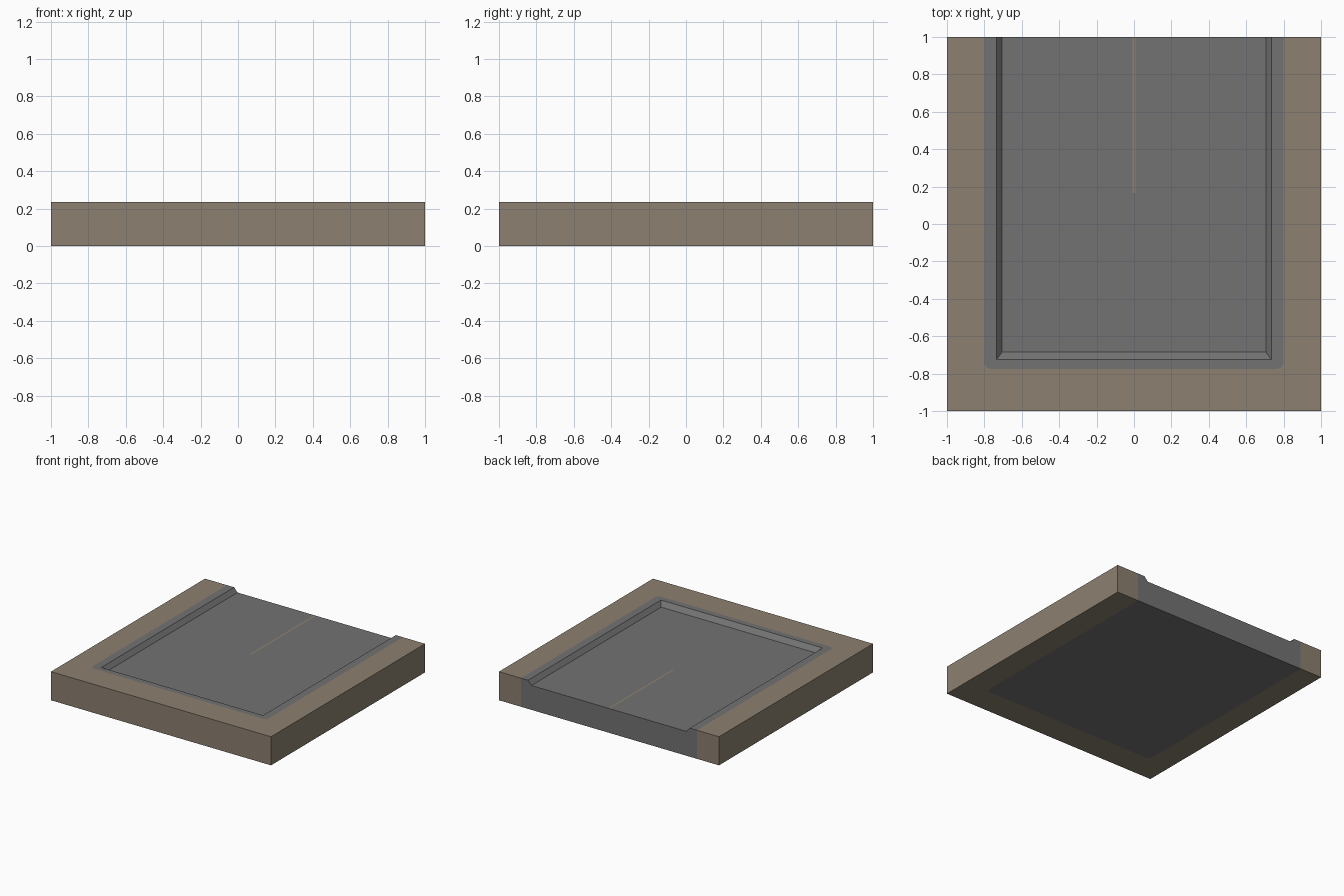
import bpy, bmesh, math
from mathutils import Vector

if "Cube" in bpy.data.objects:
    bpy.data.objects.remove(bpy.data.objects["Cube"])

TOP, FLOOR = 0.235, 0.20   # ground height, sunken road height


def material(name, rgb):
    m = bpy.data.materials.new(name)
    m.diffuse_color = (*rgb, 1)
    m.use_nodes = True
    m.node_tree.nodes["Principled BSDF"].inputs["Base Color"].default_value = m.diffuse_color
    return m


TAN = material("tan_ground", (0.262, 0.216, 0.163))
GREY = material("road_grey", (0.170, 0.170, 0.170))


def u_outline(hx, y, r=0.0):
    """U-shaped outline, from the back left round the front to the back right."""
    left = [(-hx, 1.0)]
    if r:
        for i in range(4):
            a = math.pi + i * math.pi / 6
            left.append((-hx + r + r * math.cos(a), y + r + r * math.sin(a)))
    else:
        left.append((-hx, y))
    return left + [(-px, py) for px, py in reversed(left)]


def at(outline, z):
    return [(x, y, z) for x, y in outline]


def build(name, mat, faces):
    """Make an object from (points, outward direction) pairs."""
    bm = bmesh.new()
    for pts, direction in faces:
        f = bm.faces.new([bm.verts.new(p) for p in pts])
        f.normal_update()
        if f.normal.dot(Vector(direction)) < 0:
            f.normal_flip()
    bmesh.ops.triangulate(bm, faces=[f for f in bm.faces if len(f.verts) > 4])
    bmesh.ops.remove_doubles(bm, verts=bm.verts, dist=1e-5)
    bmesh.ops.dissolve_limit(bm, angle_limit=0.001, verts=bm.verts, edges=bm.edges)
    me = bpy.data.meshes.new(name)
    bm.to_mesh(me)
    bm.free()
    me.materials.append(mat)
    ob = bpy.data.objects.new(name, me)
    bpy.context.collection.objects.link(ob)


UP, DOWN, BACK = (0, 0, 1), (0, 0, -1), (0, 1, 0)
outer = u_outline(1.0, -1.0)
edge = u_outline(0.80, -0.775, 0.035)
kerb = u_outline(0.735, -0.725)
floor = u_outline(0.705, -0.685)

# Tan border around three sides
ring = outer + edge[::-1]
border = [(at(ring, TOP), UP), (at(ring, 0), DOWN)]
for (a, b), d in zip(zip(outer, outer[1:]), [(-1, 0, 0), (0, -1, 0), (1, 0, 0)]):
    border.append((at([a, b], 0) + at([b, a], TOP), d))
for s in (-1, 1):
    w = [(s, 1), (s * 0.80, 1)]
    border.append((at(w, 0) + at(w[::-1], TOP), BACK))
build("ground_border", TAN, border)

# Grey slab: kerb top, sloped kerb walls, sunken floor with a slot for the line
lw, ly = 0.008, 0.165
slot = [(lw, 1), (lw, ly), (-lw, ly), (-lw, 1)]
road = [(at(edge + kerb[::-1], TOP), UP), (at(edge, 0), DOWN),
        (at(floor + slot, FLOOR), UP)]
for i in range(3):
    road.append((at(kerb[i:i + 2], TOP) + at(floor[i:i + 2][::-1], FLOOR), UP))
road.append((at([(-0.80, 1), (0.80, 1)], 0)
             + [(0.80, 1, TOP), (0.735, 1, TOP), (0.705, 1, FLOOR),
                (-0.705, 1, FLOOR), (-0.735, 1, TOP), (-0.80, 1, TOP)], BACK))
build("road_slab", GREY, road)

# Thin centre line set flush in the road
build("centre_line", TAN, [(at(slot, FLOOR), UP)])
